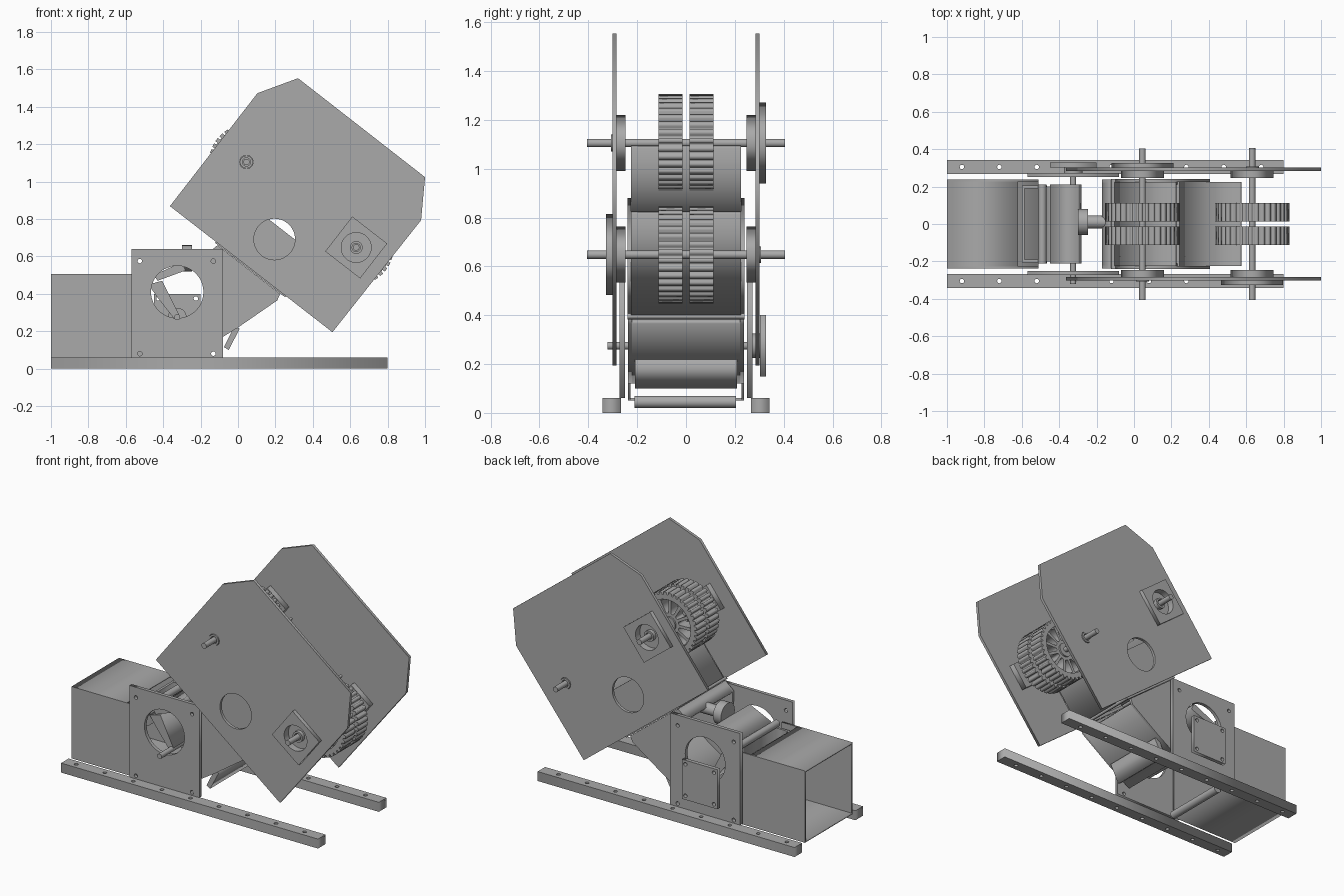
import bpy
from math import sin, cos, pi, radians
from mathutils import Vector

cube = bpy.data.objects.get("Cube")
if cube:
    bpy.data.objects.remove(cube, do_unlink=True)

grey = bpy.data.materials.new("plain grey")
grey.use_nodes = True
grey.diffuse_color = (0.4, 0.4, 0.4, 1)
grey.node_tree.nodes["Principled BSDF"].inputs["Base Color"].default_value = (0.4, 0.4, 0.4, 1)


def circle(c, r, n=32):
    return [(c[0] + r * cos(2 * pi * i / n), c[1] + r * sin(2 * pi * i / n)) for i in range(n)]


def rect(x0, x1, z0, z1):
    return [(x0, z0), (x1, z0), (x1, z1), (x0, z1)]


def plate(name, outline, lo, hi, holes=(), flat=False, smooth=False):
    """Extrude an outline with holes along y, or along z when flat."""
    curve = bpy.data.curves.new(name, 'CURVE')
    curve.dimensions = '2D'
    curve.fill_mode = 'BOTH'
    curve.extrude = (hi - lo) / 2
    for loop in [outline, *holes]:
        spline = curve.splines.new('POLY')
        spline.points.add(len(loop) - 1)
        for point, (a, b) in zip(spline.points, loop):
            point.co = (a, b, 0, 1)
        spline.use_cyclic_u = True
    temp = bpy.data.objects.new(name, curve)
    bpy.context.collection.objects.link(temp)
    bpy.context.view_layer.update()
    graph = bpy.context.evaluated_depsgraph_get()
    mesh = bpy.data.meshes.new_from_object(temp.evaluated_get(graph))
    bpy.data.objects.remove(temp, do_unlink=True)
    mesh.materials.clear()
    mesh.materials.append(grey)
    ob = bpy.data.objects.new(name, mesh)
    bpy.context.collection.objects.link(ob)
    mid = (lo + hi) / 2
    if flat:
        ob.location.z = mid
    else:
        ob.location.y = mid
        ob.rotation_euler.x = pi / 2
    if smooth:
        bpy.ops.object.select_all(action='DESELECT')
        ob.select_set(True)
        bpy.context.view_layer.objects.active = ob
        bpy.ops.object.shade_smooth_by_angle(angle=radians(35))
    return ob


def rod(name, c, r, lo, hi):
    return plate(name, circle(c, r), lo, hi, smooth=True)


# Tilted frame: u runs down along the lower plate edge, v along the barrel
tilt = radians(-37.8)
U = Vector((cos(tilt), sin(tilt)))
V = Vector((-sin(tilt), cos(tilt)))


def tilted(c, u0, u1, v0, v1):
    c = Vector(c)
    return [tuple(c + U * u + V * v) for u, v in rect(u0, u1, v0, v1)]


upper = (0.045, 1.105)
lower = (0.632, 0.648)
feed = (-0.325, 0.275)
throat = (0.068, 0.532)
panel = [(-0.364, 0.869), (0.104, 1.473), (0.321, 1.553), (1, 1.024), (0.979, 0.794), (0.505, 0.195)]
bolts = [(x, z) for x in (-0.525, -0.132) for z in (0.08, 0.575)]

for side, s in (("right", -1), ("left", 1)):
    def layer(name, outline, near, far, holes=(), flip=s):
        a, b = sorted((flip * near, flip * far))
        return plate(f"{side}_{name}", outline, a, b, holes)

    # Base rail with vertical bolt holes
    a, b = sorted((s * 0.267, s * 0.342))
    plate(f"{side}_base_rail", rect(-1, 0.8, a, b), 0, 0.06,
          [circle((-0.92 + 0.2 * i, s * 0.305), 0.012, 12) for i in range(9)], flat=True)

    # Upright plate with a round window
    layer("upright_plate", rect(-0.57, -0.08, 0.06, 0.64), 0.25, 0.272,
          [circle((-0.325, 0.41), 0.14, 48)] + [circle(p, 0.012, 12) for p in bolts])

    # Large tilted side panel; one shaft per side has a square bearing cover
    covered, plain = (lower, upper) if s < 0 else (upper, lower)
    layer("side_panel", panel, 0.284, 0.302,
          [circle((0.195, 0.692), 0.11, 48), circle(covered, 0.08), circle(plain, 0.036)])
    layer("bearing_cover", tilted(covered, -0.118, 0.118, -0.118, 0.118), 0.302, 0.327,
          [circle(covered, 0.08)])

    # Bearing blocks and rings
    for label, c in (("upper", upper), ("lower", lower)):
        layer(f"{label}_bearing_block", tilted(c, -0.082, 0.082, -0.082, 0.082), 0.247, 0.284)
        layer(f"{label}_bearing_ring", circle(c, 0.034), 0.284, 0.308, [circle(c, 0.022)])

    # Collar beside the barrel and cheek of the lower chute
    layer("barrel_collar", tilted(throat, -0.22, 0.22, 0, 0.27), 0.225, 0.24)
    layer("chute_cheek", [(-0.16, 0.12), (0.0, 0.22), (0.21, 0.365), (0.225, 0.40),
                          (-0.11, 0.66), (-0.17, 0.61)], 0.222, 0.237)
    layer("duct_wall", rect(-1, -0.51, 0.055, 0.505), 0.228, 0.238)
    layer("collar_flange", tilted(throat, -0.237, 0.237, -0.006, 0.012), 0.21, 0.24)

# Shafts and spoked wheels with ribbed treads
for label, c in (("upper", upper), ("lower", lower)):
    rod(f"{label}_shaft", c, 0.017, -0.405, 0.405)
    teeth = 36
    gear = []
    for i in range(teeth):
        for f, r in ((0, 0.2), (0.6, 0.2), (0.65, 0.185), (0.95, 0.185)):
            t = 2 * pi * (i + f) / teeth
            gear.append((c[0] + r * cos(t), c[1] + r * sin(t)))
    gaps = []
    for i in range(12):
        gap = []
        for f, r in ((0.25, 0.065), (0.13, 0.146), (0.5, 0.15), (0.87, 0.146), (0.75, 0.065)):
            t = 2 * pi * (i + f) / 12
            gap.append((c[0] + r * cos(t), c[1] + r * sin(t)))
        gaps.append(gap)
    for side, s in (("right", -1), ("left", 1)):
        y = s * 0.063
        plate(f"{label}_{side}_tread", gear, y - 0.049, y + 0.049, [circle(c, 0.155, 48)])
        plate(f"{label}_{side}_spokes", circle(c, 0.158, 48), y - 0.035, y + 0.035, gaps)
        rod(f"{label}_{side}_hub", c, 0.045, y - 0.046, y + 0.046)

# Barrel walls above and below the ball path
plate("barrel_upper_wall", tilted(throat, -0.228, -0.213, 0, 0.535), -0.225, 0.225)
plate("barrel_lower_wall", tilted(throat, 0.213, 0.228, 0, 0.535), -0.225, 0.225)
plate("barrel_upper_flange", tilted(throat, -0.237, -0.2, -0.006, 0.012), -0.235, 0.235)
plate("barrel_lower_flange", tilted(throat, 0.2, 0.237, -0.006, 0.012), -0.235, 0.235)

# Lower chute floor, roof and hanging flap
plate("chute_floor", [(-0.16, 0.12), (0.0, 0.22), (0.21, 0.365), (0.2, 0.385), (-0.01, 0.24), (-0.17, 0.14)],
      -0.225, 0.225)
plate("chute_roof", [(-0.17, 0.61), (-0.11, 0.66), (-0.1, 0.645), (-0.16, 0.595)], -0.225, 0.225)
plate("chute_flap", [(-0.075, 0.115), (-0.05, 0.1), (0.01, 0.215), (-0.02, 0.225)], -0.208, 0.208)

# Inlet duct, open at the outer end
plate("duct_floor", rect(-1, -0.51, 0.05, 0.06), -0.238, 0.238)
plate("duct_roof", rect(-1, -0.62, 0.495, 0.505), -0.238, 0.238)

# Frame, bars and gate inside the inlet
plate("inlet_frame", rect(-0.6, -0.485, -0.205, 0.205), 0.38, 0.48,
      [rect(-0.585, -0.5, -0.19, 0.19)], flat=True)
rod("upper_cross_bar", (-0.49, 0.5), 0.022, -0.21, 0.21)
rod("lower_cross_bar", (-0.49, 0.045), 0.025, -0.21, 0.205)
plate("gate_arm", [(-0.48, 0.45), (-0.405, 0.47), (-0.31, 0.28), (-0.34, 0.265), (-0.43, 0.38)], -0.2, 0.2)
plate("gate_top", [(-0.45, 0.5), (-0.43, 0.47), (-0.28, 0.525), (-0.3, 0.57)], -0.21, 0.21)

# Plunger between the gate and the barrel
for name, r, x0, x1 in (("plunger_body", 0.07, -0.3, -0.245), ("plunger_rod", 0.035, -0.245, -0.1)):
    ob = rod(name, (0, 0), r, x0, x1)
    ob.location = ((x0 + x1) / 2, 0.01, 0.59)
    ob.rotation_euler = (pi / 2, 0, pi / 2)

# Feed shaft with its motor mount on the left
rod("feed_shaft", feed, 0.016, -0.322, 0.31)
rod("motor_spacer", feed, 0.05, 0.27, 0.305)
fx, fz = feed
plate("motor_mount", rect(fx - 0.125, fx + 0.125, fz - 0.125, fz + 0.125), 0.303, 0.328,
      [circle((fx + a, fz + b), 0.012, 12) for a in (-0.1, 0.1) for b in (-0.1, 0.1)])
